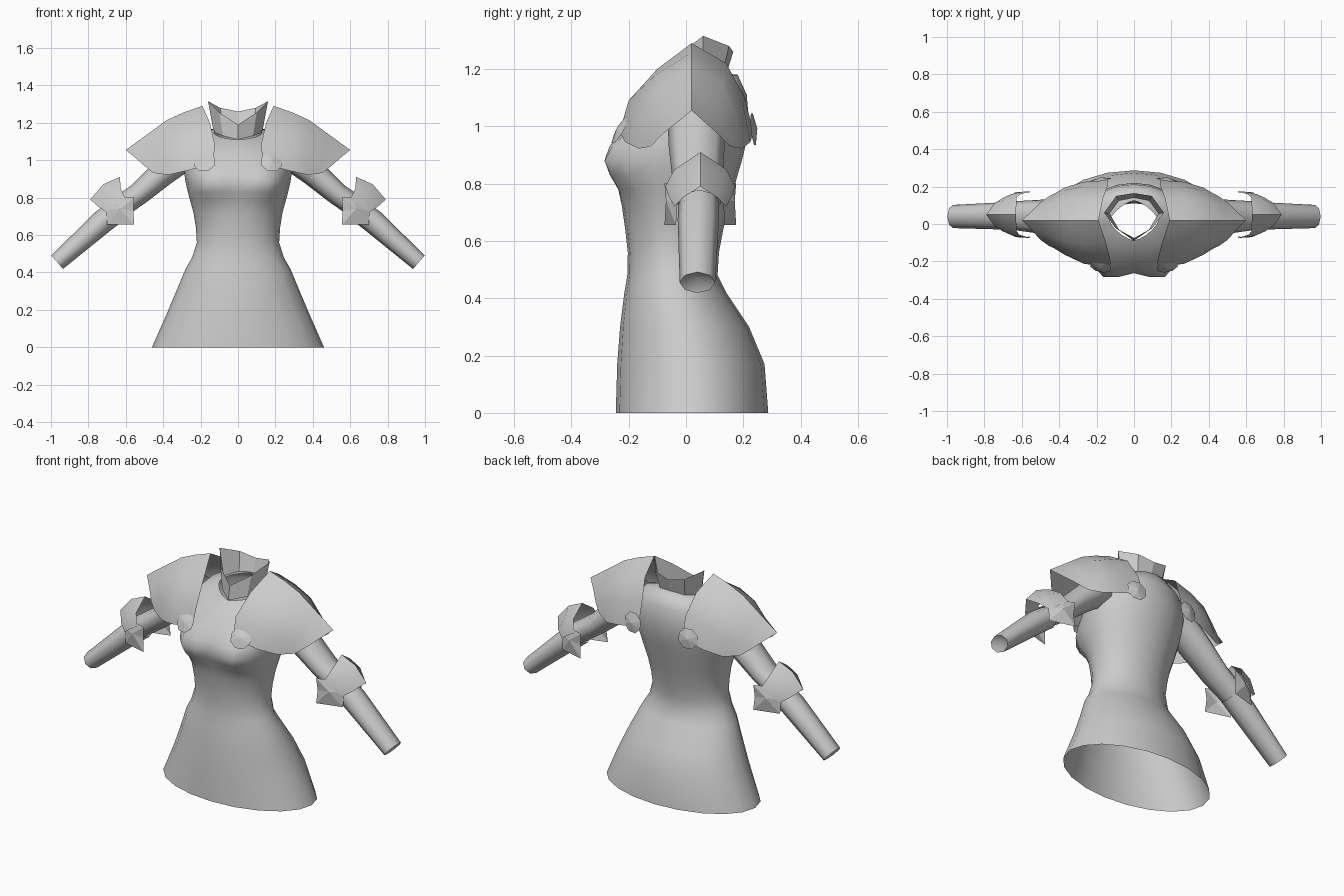
import bpy, bmesh, math
from mathutils import Vector

grey = bpy.data.materials.new("steel_grey")
grey.diffuse_color = (0.6, 0.6, 0.6, 1)


def make(name, rows, closed=False, mirror=True, angle=40, tip=None):
    """Loft rows of points into a sheet or tube, optionally closing the last row to a tip."""
    bm = bmesh.new()
    grid = [[bm.verts.new(p) for p in row] for row in rows]
    n = len(rows[0])
    cols = range(n if closed else n - 1)
    for a, b in zip(grid, grid[1:]):
        for i in cols:
            j = (i + 1) % n
            bm.faces.new((a[i], a[j], b[j], b[i]))
    if tip is not None:
        t = bm.verts.new(tip)
        for i in cols:
            bm.faces.new((grid[-1][i], grid[-1][(i + 1) % n], t))
    bmesh.ops.recalc_face_normals(bm, faces=bm.faces)
    me = bpy.data.meshes.new(name)
    bm.to_mesh(me)
    bm.free()
    me.materials.append(grey)
    ob = bpy.data.objects.new(name, me)
    bpy.context.collection.objects.link(ob)
    bpy.ops.object.select_all(action='DESELECT')
    ob.select_set(True)
    bpy.context.view_layer.objects.active = ob
    if angle:
        bpy.ops.object.shade_smooth_by_angle(angle=math.radians(angle))
    if mirror:
        ob.modifiers.new("mirror", 'MIRROR').use_mirror_merge = False
    return ob


# Torso: height, half width, front y, back y, extra height at the back, pointedness
SECTIONS = [
    (0.00, 0.46, -0.245, 0.287, 0, 1), (0.17, 0.385, -0.24, 0.274, 0, 1),
    (0.30, 0.33, -0.23, 0.22, 0, 1), (0.42, 0.28, -0.215, 0.14, 0, 1),
    (0.48, 0.245, -0.205, 0.11, 0, 1), (0.56, 0.22, -0.203, 0.115, 0, 1),
    (0.64, 0.225, -0.212, 0.13, 0, 1), (0.72, 0.238, -0.222, 0.15, 0, 1),
    (0.78, 0.255, -0.228, 0.167, 0, 1), (0.83, 0.268, -0.233, 0.18, 0, 1),
    (0.88, 0.28, -0.235, 0.195, 0, 1), (0.93, 0.287, -0.232, 0.207, 0, 1),
    (0.98, 0.29, -0.218, 0.22, 0.03, 1), (1.03, 0.275, -0.185, 0.212, 0.08, 1),
    (1.08, 0.215, -0.135, 0.18, 0.10, 1.1), (1.11, 0.13, -0.088, 0.125, 0.075, 1.4),
]


def torso_ring(z, w, f, b, lift, p, n=20):
    ring = []
    for i in range(n):
        a = math.tau * i / n
        s, c = math.sin(a), math.cos(a)
        x = w * math.copysign(abs(c) ** p, c)
        y = (f + b) / 2 + (b - f) / 2 * math.copysign(abs(s) ** p, s)
        if s < 0:  # chest swelling
            g = sum(math.exp(-((x - m) / 0.085) ** 2 / 2) for m in (-0.165, 0.165))
            y -= 0.09 * g * math.exp(-((z - 0.88) / 0.065) ** 2 / 2) * min(1, -1.6 * s)
        ring.append((x, y, z + lift * (1 + s) / 2))
    return ring


make("torso", [torso_ring(*s) for s in SECTIONS], closed=True, mirror=False, angle=60)

# Collar: faceted band, right half mirrored
make("collar", [
    [(0, -0.09, 1.11), (0.08, -0.03, 1.13), (0.13, 0.055, 1.15), (0.08, 0.125, 1.175), (0, 0.14, 1.18)],
    [(0, -0.075, 1.19), (0.1, -0.02, 1.255), (0.16, 0.06, 1.315), (0.095, 0.15, 1.28), (0, 0.165, 1.26)],
], angle=0)

# Shoulder guard: arches running front to back, from the neck outward
make("shoulder_guard", [
    [(0.13, -0.232, 0.98), (0.125, -0.2, 1.09), (0.15, -0.1, 1.2), (0.19, 0.02, 1.29),
     (0.165, 0.14, 1.22), (0.14, 0.205, 1.1), (0.14, 0.235, 0.98)],
    [(0.27, -0.212, 0.945), (0.27, -0.187, 1.06), (0.275, -0.105, 1.18), (0.285, 0.02, 1.258),
     (0.275, 0.135, 1.19), (0.27, 0.2, 1.07), (0.27, 0.225, 0.945)],
    [(0.37, -0.165, 0.922), (0.375, -0.152, 1.02), (0.38, -0.09, 1.14), (0.38, 0.02, 1.215),
     (0.38, 0.125, 1.145), (0.375, 0.178, 1.03), (0.37, 0.195, 0.922)],
    [(0.43, -0.128, 0.928), (0.445, -0.11, 0.985), (0.47, -0.06, 1.075), (0.49, 0.02, 1.135),
     (0.47, 0.095, 1.075), (0.445, 0.14, 0.985), (0.43, 0.16, 0.928)],
    [(0.455, -0.117, 0.935), (0.50, -0.085, 0.97), (0.545, -0.035, 1.01), (0.60, 0.02, 1.055),
     (0.545, 0.07, 1.01), (0.50, 0.115, 0.97), (0.455, 0.148, 0.935)],
], angle=60)


# Round studs on the chest and back: shallow eight-sided cones
def stud(name, centre, axis):
    q = Vector(axis).to_track_quat('Z', 'Y')
    c = Vector(centre)
    ring = [c + q @ Vector((0.06 * math.cos(math.tau * (i + .5) / 8),
                            0.06 * math.sin(math.tau * (i + .5) / 8), 0)) for i in range(8)]
    make(name, [ring], closed=True, angle=0, tip=c + q @ Vector((0, 0, 0.014)))


stud("front_stud", (0.178, -0.228, 0.99), (0.2, -0.85, 0.5))
stud("back_stud", (0.178, 0.235, 0.99), (0.15, 1, 0.1))


# Arms: eight-sided tubes along a bent path (centre, in-plane radius, depth radius)
def arm(name, path, tip=None, n=8):
    d = (Vector(path[-1][0]) - Vector(path[0][0])).normalized()
    side = Vector((0, 1, 0))
    up = d.cross(side).normalized()
    rows = [[Vector(c) + up * r * math.cos(math.tau * i / n) + side * s * math.sin(math.tau * i / n)
             for i in range(n)] for c, r, s in path]
    make(name, rows, closed=True, angle=60, tip=tip)


arm("upper_arm", [((0.25, 0.035, 1.06), 0.09, 0.1), ((0.40, 0.037, 0.935), 0.072, 0.098),
                  ((0.53, 0.04, 0.82), 0.06, 0.088), ((0.66, 0.045, 0.73), 0.06, 0.075)])
arm("forearm", [((0.64, 0.045, 0.735), 0.062, 0.07), ((0.72, 0.043, 0.675), 0.064, 0.072),
                ((0.967, 0.04, 0.455), 0.048, 0.062)], tip=(0.95, 0.04, 0.472))

# Elbow guard: pointed dome over the joint
make("elbow_guard", [
    [(0.60, -0.072, 0.79), (0.627, -0.04, 0.85), (0.632, 0.05, 0.91), (0.627, 0.14, 0.85), (0.60, 0.172, 0.79)],
    [(0.655, -0.06, 0.755), (0.70, -0.025, 0.82), (0.72, 0.05, 0.872), (0.70, 0.125, 0.82), (0.655, 0.16, 0.755)],
    [(0.70, -0.04, 0.72), (0.745, -0.012, 0.75), (0.79, 0.05, 0.79), (0.745, 0.112, 0.75), (0.70, 0.14, 0.72)],
], angle=50)

# Elbow wings: faceted pyramids flaring away from the arm, in front and behind
for name, sign in (("front_elbow_wing", -1), ("back_elbow_wing", 1)):
    outline = [(x, 0.05 + sign * d, z) for x, d, z in (
        (0.62, 0.105, 0.80), (0.555, 0.125, 0.80), (0.56, 0.118, 0.73),
        (0.555, 0.125, 0.655), (0.70, 0.085, 0.655), (0.703, 0.08, 0.735))]
    make(name, [outline], closed=True, angle=0, tip=(0.632, 0.05 + sign * 0.12, 0.74))
